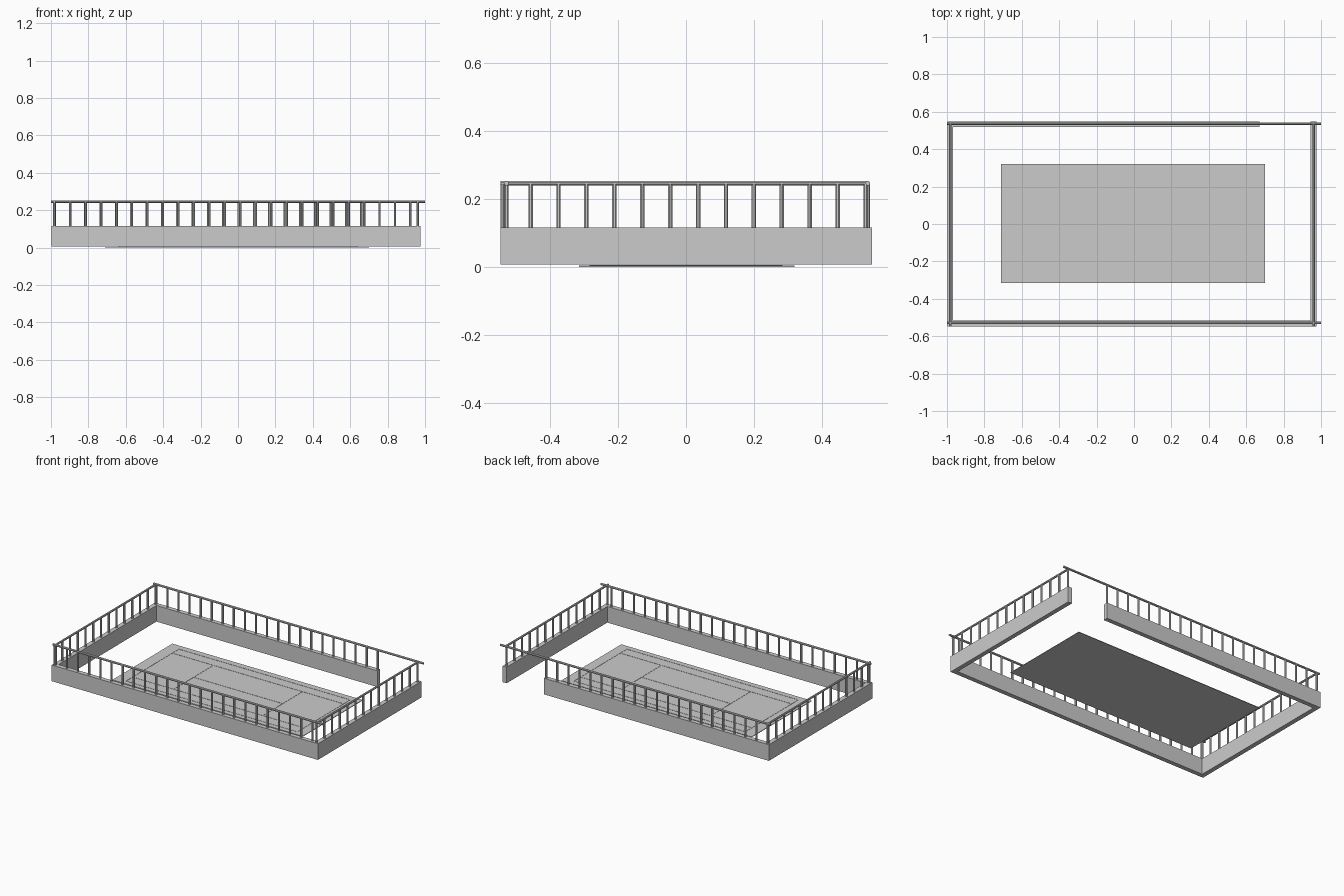
import bpy, bmesh
from math import pi
from mathutils import Matrix, Vector

if "Cube" in bpy.data.objects:
    bpy.data.objects.remove(bpy.data.objects["Cube"])


def finish(name, bm):
    me = bpy.data.meshes.new(name)
    bm.to_mesh(me)
    bm.free()
    ob = bpy.data.objects.new(name, me)
    bpy.context.collection.objects.link(ob)
    return ob


def add_box(bm, x0, x1, y0, y1, z0, z1):
    m = Matrix.Translation(((x0 + x1) / 2, (y0 + y1) / 2, (z0 + z1) / 2))
    m = m @ Matrix.Diagonal((x1 - x0, y1 - y0, z1 - z0, 1))
    bmesh.ops.create_cube(bm, size=1, matrix=m)


def add_tube(bm, a, b, r=0.007):
    a, b = Vector(a), Vector(b)
    rot = (b - a).to_track_quat('Z', 'Y').to_matrix().to_4x4()
    m = Matrix.Translation((a + b) / 2) @ rot @ Matrix.Rotation(pi / 8, 4, 'Z')
    bmesh.ops.create_cone(bm, cap_ends=True, segments=8, radius1=r, radius2=r,
                          depth=(b - a).length, matrix=m)


def box(name, *dims):
    bm = bmesh.new()
    add_box(bm, *dims)
    return finish(name, bm)


Z0, Z1, RAIL = 0.007, 0.115, 0.246

# court slab
box("court", -0.71, 0.70, -0.315, 0.32, 0, 0.004)

# court markings: sidelines, baselines, service lines, centre lines
bm = bmesh.new()
L, D, S, V, W = 0.635, 0.28, 0.21, 0.33, 0.004
for s in (-1, 1):
    for y in (D * s, S * s):
        add_box(bm, -L, L, y - W, y + W, 0.003, 0.0055)
    add_box(bm, L * s - W, L * s + W, -D, D, 0.003, 0.0055)
    add_box(bm, V * s - W, V * s + W, -S, S, 0.003, 0.0055)
add_box(bm, -V, V, -W, W, 0.003, 0.0055)
finish("court_lines", bm)

# perimeter walls, with an entrance gap at the back right
box("front_wall", -0.998, 0.945, -0.547, -0.517, Z0, Z1)
box("back_wall", -0.998, 0.67, 0.518, 0.548, Z0, Z1)
box("left_wall", -0.998, -0.967, -0.547, 0.548, Z0, Z1)
box("right_wall", 0.945, 0.975, -0.547, 0.548, Z0, Z1)


# railings: one top rail plus evenly spaced posts
def railing(name, rail_a, rail_b, post_a, post_b, count):
    bm = bmesh.new()
    add_tube(bm, (*rail_a, RAIL), (*rail_b, RAIL))
    a, b = Vector(post_a), Vector(post_b)
    for i in range(count):
        p = a.lerp(b, i / (count - 1))
        add_tube(bm, (*p, Z1 - 0.01), (*p, RAIL))
    finish(name, bm)


railing("front_railing", (-1, -0.529), (1, -0.529), (-0.98, -0.529), (0.922, -0.529), 24)
railing("back_railing", (-1, 0.536), (1, 0.536), (-0.98, 0.536), (0.66, 0.536), 21)
for name, x in (("left_railing", -0.982), ("right_railing", 0.96)):
    railing(name, (x, -0.547), (x, 0.537), (x, -0.54), (x, 0.529), 14)
